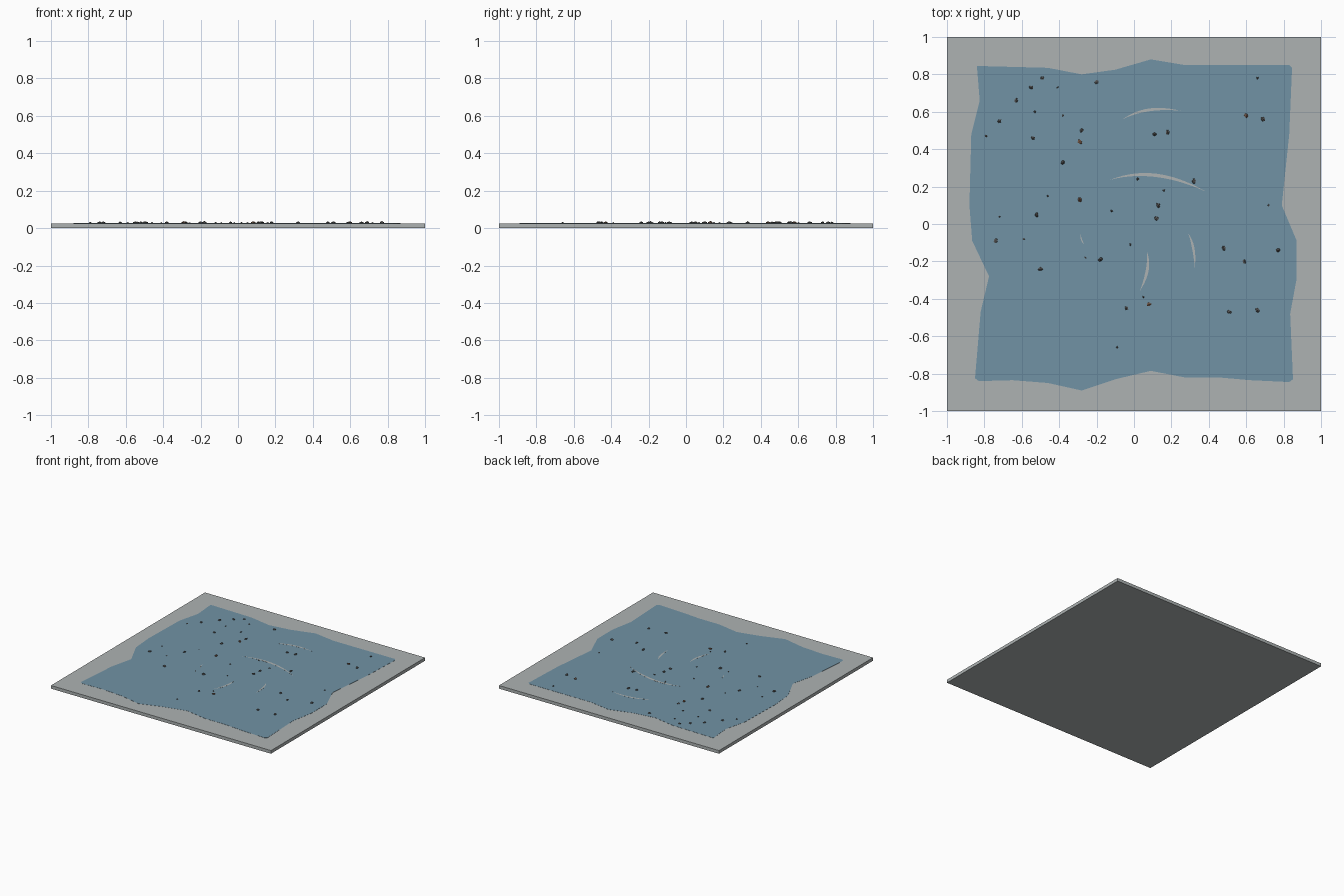
import bpy
import bmesh
import math
import random
from mathutils import Vector

random.seed(4)
if "Cube" in bpy.data.objects:
    bpy.data.objects.remove(bpy.data.objects["Cube"], do_unlink=True)

SLAB_TOP = 0.026
WATER_TOP = SLAB_TOP + 0.001


def make_material(name, colour):
    material = bpy.data.materials.new(name)
    material.use_nodes = True
    material.diffuse_color = (*colour, 1)
    material.node_tree.nodes["Principled BSDF"].inputs["Base Color"].default_value = (*colour, 1)
    return material


stone_grey = make_material("pale stone grey", (0.42, 0.45, 0.45))
water_blue = make_material("water blue", (0.165, 0.29, 0.376))
pebble_grey = make_material("dark pebble grey", (0.09, 0.09, 0.09))
pebble_brown = make_material("pebble brown", (0.16, 0.09, 0.06))


def finish(name, bm, *materials):
    bmesh.ops.recalc_face_normals(bm, faces=bm.faces)
    mesh = bpy.data.meshes.new(name)
    bm.to_mesh(mesh)
    bm.free()
    for material in materials:
        mesh.materials.append(material)
    obj = bpy.data.objects.new(name, mesh)
    bpy.context.collection.objects.link(obj)
    return obj


def plate(bm, outline, bottom, top):
    """Extrude a closed flat outline into a plate."""
    face = bm.faces.new([bm.verts.new((x, y, bottom)) for x, y in outline])
    raised = bmesh.ops.extrude_face_region(bm, geom=[face])["geom"]
    verts = [item for item in raised if isinstance(item, bmesh.types.BMVert)]
    bmesh.ops.translate(bm, verts=verts, vec=(0, 0, top - bottom))


# Square ground slab
bm = bmesh.new()
plate(bm, [(-1, -1), (1, -1), (1, 1), (-1, 1)], 0, SLAB_TOP)
finish("ground_slab", bm, stone_grey)

# Pool with a wavering shoreline (hundredths of a unit)
shore = [
    (-84, 84.5), (-65, 84), (-46, 83.5), (-28, 80), (-10, 82.5), (9, 88), (27, 85),
    (83, 85), (84.5, 83.5), (83, 48), (79, 10), (87, -9), (87, -29), (83.5, -48),
    (85, -83), (83, -84.5), (62, -83.5), (45, -82), (27, -82), (9, -78.5),
    (-10, -83), (-28, -89), (-46, -85), (-65, -83.5), (-83, -84), (-85, -82.5),
    (-82, -47), (-77.5, -28), (-86.5, -9), (-88, 10), (-87, 48), (-82.5, 66),
]
bm = bmesh.new()
plate(bm, [(x / 100, y / 100) for x, y in shore], SLAB_TOP - 0.002, WATER_TOP)
finish("water_pool", bm, water_blue)


def crescent(start, middle, end, width, steps=14):
    """Tapered curved sliver passing through three points."""
    start, middle, end = Vector(start), Vector(middle), Vector(end)
    handle = middle * 2 - (start + end) / 2
    sides = ([], [])
    for i in range(steps + 1):
        t = i / steps
        point = start * (1 - t) ** 2 + handle * 2 * t * (1 - t) + end * t ** 2
        tangent = (handle - start) * (1 - t) + (end - handle) * t
        across = Vector((-tangent.y, tangent.x)).normalized()
        half = width / 2 * math.sin(math.pi * t)
        sides[0].append(point + across * half)
        if 0 < i < steps:
            sides[1].append(point - across * half)
    return sides[0] + sides[1][::-1]


# Pale ripple slivers on the water
ripples = [
    ((-0.06, 0.56), (0.08, 0.61), (0.25, 0.605), 0.015),
    ((-0.13, 0.235), (0.12, 0.26), (0.39, 0.17), 0.018),
    ((0.07, -0.15), (0.07, -0.25), (0.03, -0.36), 0.016),
    ((0.29, -0.05), (0.317, -0.13), (0.325, -0.235), 0.013),
    ((-0.285, -0.055), (-0.28, -0.085), (-0.265, -0.11), 0.006),
]
bm = bmesh.new()
for ripple in ripples:
    plate(bm, crescent(*ripple), WATER_TOP - 0.0005, WATER_TOP + 0.0004)
finish("water_ripples", bm, stone_grey)


def scatter_pebbles(name, places, radius, material):
    """Faceted pebbles half sunk in the water."""
    bm = bmesh.new()
    for x, y in places:
        size = radius * random.uniform(0.9, 1.15)
        verts = bmesh.ops.create_icosphere(bm, subdivisions=1, radius=size)["verts"]
        turn = random.uniform(0, math.pi)
        for vert in verts:
            vert.co *= random.uniform(0.85, 1.15)
            px, py = vert.co.x * 1.1, vert.co.y * 0.85
            vert.co.x = x / 100 + px * math.cos(turn) - py * math.sin(turn)
            vert.co.y = y / 100 + px * math.sin(turn) + py * math.cos(turn)
            vert.co.z = WATER_TOP + vert.co.z * 0.75
    return finish(name, bm, material)


# Pebbles scattered over the pool (hundredths of a unit)
large = [
    (-49, 78), (-55, 73), (-20, 76), (-63, 66), (-72, 55), (-28, 50), (-54, 46),
    (-38, 33), (11, 48), (18, 49), (69, 56), (32, 23), (13, 10), (12, 3), (-52, 5),
    (-74, -9), (-18, -19), (-50, -24), (48, -13), (77, -14), (-4, -45), (51, -47),
    (66, -46), (59, -20),
]
small = [
    (-41, 73), (66, 78), (-53, 60), (-38, 58), (-79, 47), (2, 24), (16, 18),
    (-46, 15), (-12, 7), (72, 10), (-72, 4), (-59, -8), (-2, -11), (-26, -18),
    (5, -39), (-9, -66),
]
brown = [(-29, 44), (60, 58), (-29, 13), (8, -43)]
scatter_pebbles("large_pebbles", large, 0.012, pebble_grey)
scatter_pebbles("small_pebbles", small, 0.007, pebble_grey)
scatter_pebbles("brown_pebbles", brown, 0.014, pebble_brown)
